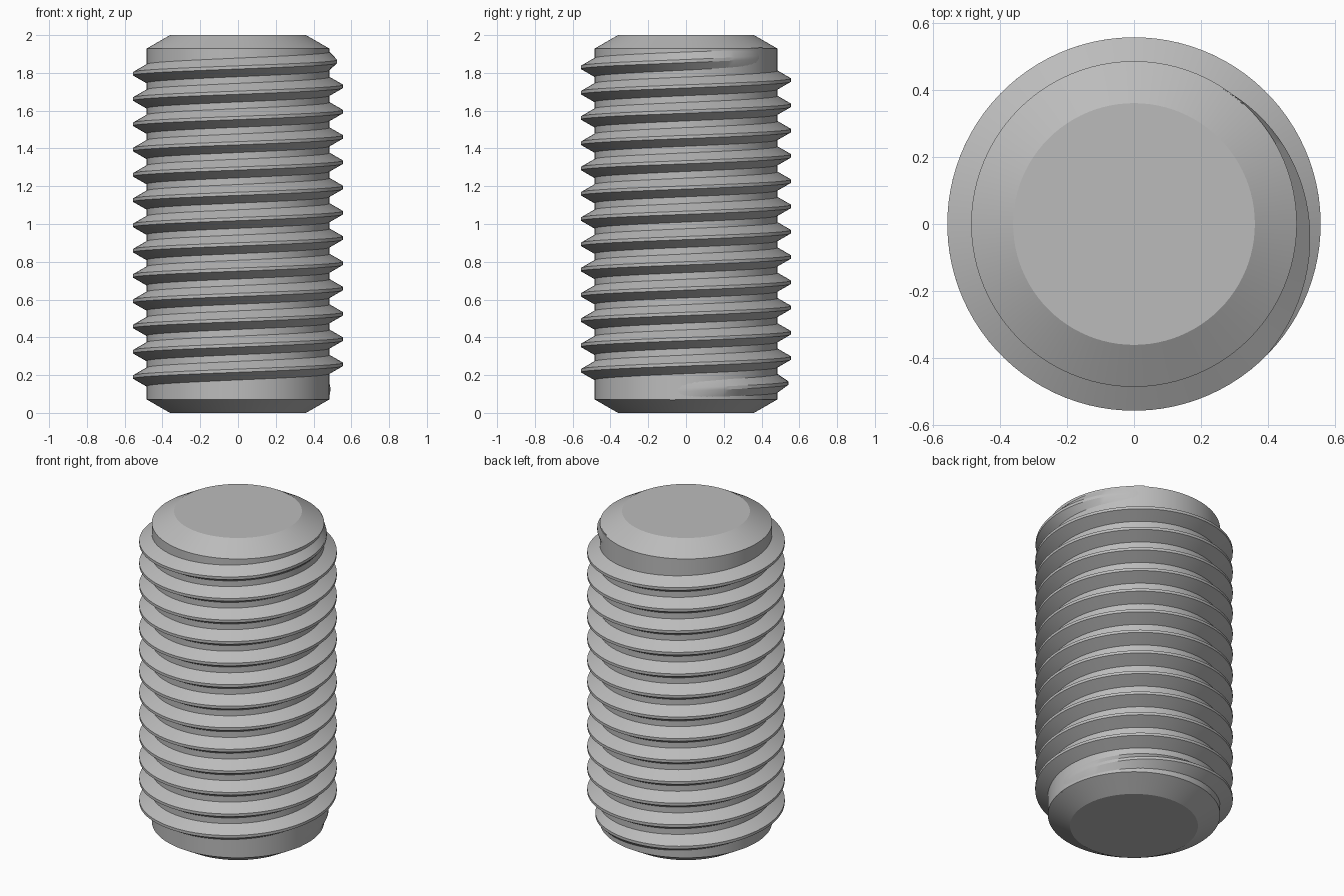
import bpy, bmesh
from math import cos, sin, pi, radians

default_cube = bpy.data.objects.get("Cube")
if default_cube:
    bpy.data.objects.remove(default_cube, do_unlink=True)

SEGMENTS = 96            # steps per turn
ROOT, CREST = 0.485, 0.556
PITCH = 0.1338
FIRST_Z = 0.19           # first crest height at the -x side
TURNS = 12

steel = bpy.data.materials.new("grey steel")
steel.use_nodes = True
GREY = (0.5, 0.5, 0.5, 1)
steel.diffuse_color = GREY
steel.node_tree.nodes["Principled BSDF"].inputs["Base Color"].default_value = GREY


def add_object(name, bm):
    """Turn a bmesh into a smooth, sharp-edged object."""
    bmesh.ops.recalc_face_normals(bm, faces=bm.faces[:])
    mesh = bpy.data.meshes.new(name)
    bm.to_mesh(mesh)
    bm.free()
    mesh.materials.append(steel)
    obj = bpy.data.objects.new(name, mesh)
    bpy.context.collection.objects.link(obj)
    bpy.ops.object.select_all(action="DESELECT")
    obj.select_set(True)
    bpy.context.view_layer.objects.active = obj
    bpy.ops.object.shade_smooth_by_angle(angle=radians(25))
    return obj


# Core: a plain cylinder with a chamfer at both ends
bm = bmesh.new()
profile = [(0.36, 0), (ROOT, 0.072), (ROOT, 1.928), (0.36, 2)]
rings = []
for r, z in profile:
    rings.append([bm.verts.new((r * cos(2 * pi * i / SEGMENTS),
                                r * sin(2 * pi * i / SEGMENTS), z))
                  for i in range(SEGMENTS)])
for low, high in zip(rings, rings[1:]):
    for i in range(SEGMENTS):
        j = (i + 1) % SEGMENTS
        bm.faces.new((low[i], low[j], high[j], high[i]))
bm.faces.new(rings[0])
bm.faces.new(rings[-1])
add_object("screw_core", bm)

# Thread: a right-handed ridge that fades into the core at both ends
bm = bmesh.new()
START, END = -10, 360 * TURNS + 417      # degrees
FADE_IN, FADE_OUT = 125, 102
BASE_HALF, CREST_HALF = 0.051, 0.0085
INNER = ROOT - 0.003
steps = round((END - START) * SEGMENTS / 360)
sections = []
for i in range(steps + 1):
    degrees = START + (END - START) * i / steps
    fade = min(1, (degrees - START) / FADE_IN, (END - degrees) / FADE_OUT)
    z = FIRST_Z + PITCH * (degrees - 180) / 360
    tip = INNER + (CREST - INNER) * fade
    c, s = cos(radians(degrees)), sin(radians(degrees))
    sections.append([bm.verts.new((r * c, r * s, z + dz)) for r, dz in
                     ((INNER, -BASE_HALF), (tip, -CREST_HALF),
                      (tip, CREST_HALF), (INNER, BASE_HALF))])
for a, b in zip(sections, sections[1:]):
    for k in range(4):
        n = (k + 1) % 4
        bm.faces.new((a[k], b[k], b[n], a[n]))
add_object("screw_thread", bm)
